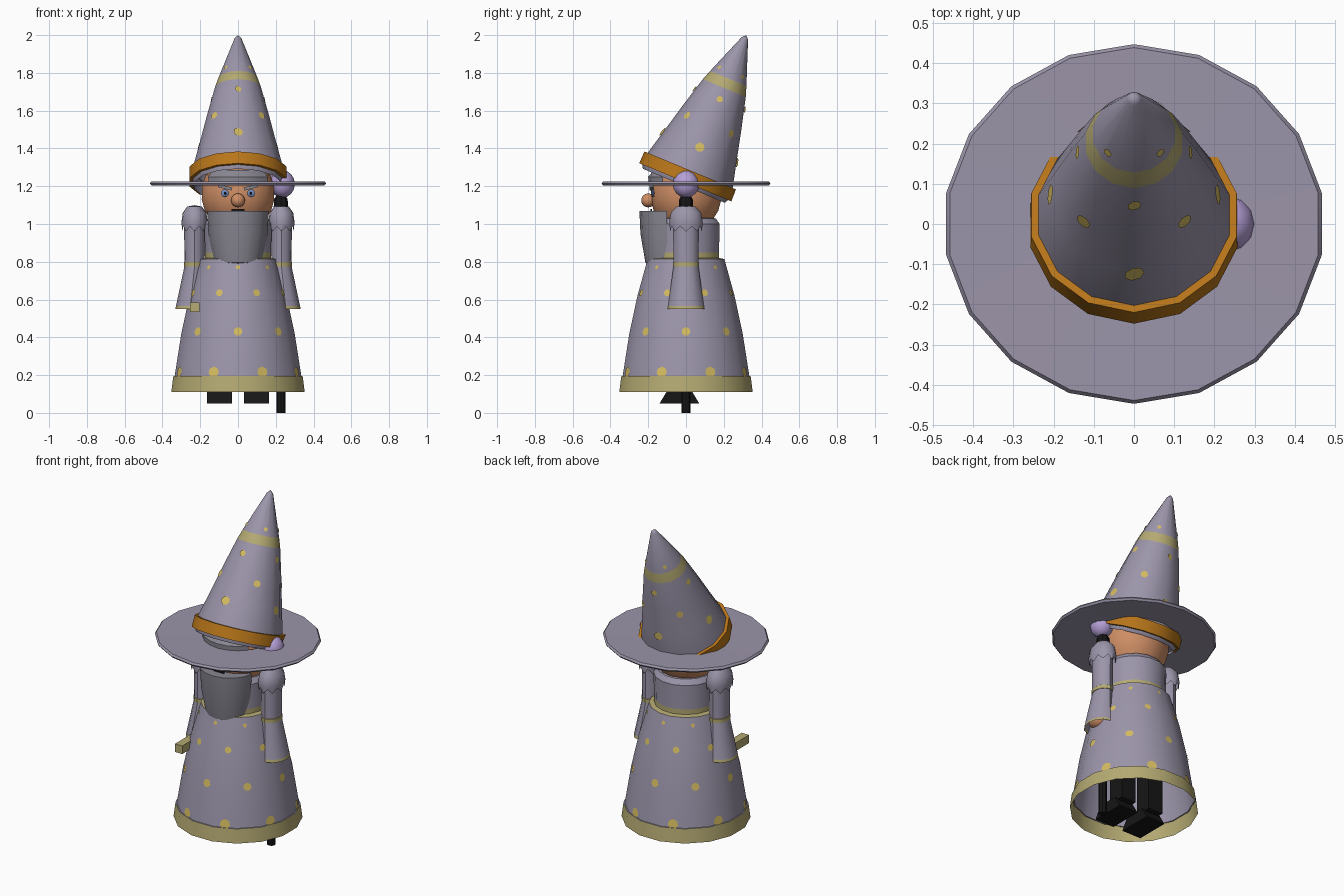
import bpy, bmesh, math
from math import sin, cos, pi, radians
from mathutils import Matrix, Vector
from mathutils.bvhtree import BVHTree

if "Cube" in bpy.data.objects:
    bpy.data.objects.remove(bpy.data.objects["Cube"])


def material(name, rgb):
    m = bpy.data.materials.new(name)
    m.use_nodes = True
    m.diffuse_color = (*rgb, 1)
    m.node_tree.nodes["Principled BSDF"].inputs["Base Color"].default_value = (*rgb, 1)
    return m


ROBE = material("robe grey violet", (.33, .30, .40))
BEARD = material("beard grey", (.25, .24, .285))
TRIM = material("pale gold trim", (.46, .40, .17))
DOT = material("yellow dots", (.66, .50, .12))
BAND = material("orange band", (.48, .18, .01))
SKIN = material("skin", (.62, .27, .13))
ORB = material("lavender", (.46, .35, .68))
BLACK = material("black", (.008, .008, .008))
BLUE = material("eye blue", (.18, .28, .55))
parts = []


def finish(name, bm, mats):
    bmesh.ops.remove_doubles(bm, verts=bm.verts, dist=1e-5)
    bmesh.ops.recalc_face_normals(bm, faces=bm.faces)
    me = bpy.data.meshes.new(name)
    bm.to_mesh(me)
    bm.free()
    for m in mats:
        me.materials.append(m)
    ob = bpy.data.objects.new(name, me)
    bpy.context.collection.objects.link(ob)
    parts.append(ob)
    return ob


def lathe(name, profile, mats, n, bands=None, scale=(1, 1), phase=0.0,
          span=2 * pi, matrix=Matrix(), scallop=0):
    """Spin (radius, height, x shift) rings; angle 0 faces the front."""
    bm = bmesh.new()
    rings = []
    for k, (r, z, *shift) in enumerate(profile):
        ring = []
        for i in range(n + 1):
            a = phase + span * (i % n if span > 6.2 else i) / n
            lift = scallop * (i % 2) if k == 0 else 0
            x = r * scale[0] * sin(a) + (shift[0] if shift else 0)
            ring.append(bm.verts.new((x, -r * scale[1] * cos(a), z + lift)))
        rings.append(ring)
    for k in range(len(rings) - 1):
        for i in range(n):
            f = bm.faces.new((rings[k][i], rings[k][i + 1], rings[k + 1][i + 1], rings[k + 1][i]))
            f.material_index = bands[k] if bands else 0
    bm.transform(matrix)
    return finish(name, bm, mats)


def box(name, center, size, mat, turn=0, taper=None):
    bm = bmesh.new()
    bmesh.ops.create_cube(bm, size=1)
    for v in bm.verts:
        if taper and v.co.z > 0:
            v.co.y *= taper
    bm.transform(Matrix.Translation(center) @ Matrix.Rotation(turn, 4, 'Y')
                 @ Matrix.Diagonal((*size, 1)))
    return finish(name, bm, [mat])


def ball(name, center, size, mat, segs=14, rings=8):
    bm = bmesh.new()
    bmesh.ops.create_uvsphere(bm, u_segments=segs, v_segments=rings, radius=1)
    bm.transform(Matrix.Translation(center) @ Matrix.Diagonal((*size, 1)))
    return finish(name, bm, [mat])


def dots(name, target, rows, count, matrix=Matrix()):
    """Thin flat spots laid on a surface; rows are (height, radius, offset)."""
    me = target.data
    tree = BVHTree.FromPolygons([v.co for v in me.vertices], [p.vertices for p in me.polygons])
    turn = matrix.to_3x3()
    bm = bmesh.new()
    for z, r, offset in rows:
        for i in range(count):
            a = (i + offset) * 2 * pi / count
            out = turn @ Vector((sin(a), -cos(a), 0))
            hit, normal, _, _ = tree.ray_cast(matrix @ Vector((0, 0, z)) + out, -out)
            if hit is None:
                continue
            if normal.dot(out) < 0:
                normal = -normal
            place = Matrix.Translation(hit + normal * .004) @ normal.to_track_quat('Z', 'Y').to_matrix().to_4x4()
            bmesh.ops.create_circle(bm, cap_ends=True, segments=7, radius=r, matrix=place)
    return finish(name, bm, [DOT])


# Robe: open skirt with hem, belt and bodice
robe = lathe("robe", [(.36, .11), (.349, .195), (.342, .195), (.306, .42), (.262, .62),
                      (.207, .815), (.178, .82), (.178, .85), (.182, 1.0), (.16, 1.03), (0, 1.04)],
             [ROBE, TRIM], 16, bands=[1, 0, 0, 0, 0, 1, 1, 0, 0, 0], phase=pi / 16)
dots("robe_dots", robe, [(.215, .03, .5), (.43, .024, 0), (.635, .02, .5), (.77, .012, 0)], 8)

# Head and face
lathe("head", [(0, 1.0), (.14, 1.01), (.18, 1.07), (.197, 1.13), (.195, 1.2), (.175, 1.26),
               (.11, 1.3), (0, 1.31)], [SKIN], 14, scale=(1, .95))
lathe("forehead_hair", [(.198, 1.205), (.2, 1.25), (.17, 1.285)], [BEARD], 6,
      phase=-radians(52), span=radians(104))
ball("nose", (0, -.2, 1.125), (.037, .037, .037), SKIN, 12)
box("mouth", (0, -.184, 1.073), (.07, .009, .012), BLACK)
for side, label in ((1, "left"), (-1, "right")):
    ball(label + "_eye", (side * .07, -.174, 1.163), (.022, .009, .02), BLUE, 10, 6)
    ball(label + "_pupil", (side * .068, -.181, 1.163), (.007, .004, .007), BLACK, 8, 4)
    box(label + "_brow", (side * .068, -.182, 1.194), (.075, .022, .016), BEARD, -side * .25)
lathe("beard", [(0, 1.07), (.163, 1.07), (.157, .95), (.128, .795), (.1, .78), (0, .78)], [BEARD], 8,
      scale=(1, .9), phase=-pi / 2, span=pi, matrix=Matrix.Translation((0, -.1, 0)))

# Hat: flat brim, with a leaning cone and band
lathe("hat_brim", [(.2, 1.207), (.465, 1.204), (.474, 1.215), (.465, 1.226), (.2, 1.223)],
      [ROBE], 18, scale=(1, .943))
lean = Matrix.Translation((0, 0, 1.23)) @ Matrix.Rotation(-radians(22.5), 4, 'X')
hat = lathe("hat_cone", [(.235, -.03), (.25, 0), (.243, .06), (.21, .19), (.168, .36), (.123, .53),
                         (.104, .585), (.018, .815), (0, .833)],
            [ROBE, TRIM], 14, bands=[0, 0, 0, 0, 0, 1, 0, 0], matrix=lean)
lathe("hat_band", [(.245, -.01), (.264, -.01), (.262, .058), (.24, .058)], [BAND], 14, matrix=lean)
dots("hat_dots_low", hat, [(.19, .026, 0), (.32, .021, .5), (.465, .018, 0), (.62, .012, .5)], 4, lean)

# Sleeves, scalloped shoulders and hands
for side, label in ((1, "left"), (-1, "right")):
    c = side * .23
    lathe(label + "_sleeve", [(.094, .55, side * .253), (.091, .566, side * .252), (.064, .775, c),
                              (.067, .776, c), (.067, .798, c), (.064, .8, c), (.066, 1.04, c)],
          [ROBE, TRIM], 12, bands=[1, 0, 1, 1, 1, 0], scale=(.84, 1.04))
    lathe(label + "_shoulder", [(.083, .96, c), (.089, 1.01, c), (.08, 1.06, c), (.05, 1.092, c),
                                (0, 1.1, c)],
          [ROBE], 16, scale=(.78, 1), scallop=.028)
    ball(label + "_hand", (side * .25, 0, .59), (.055, .07, .045), SKIN, 10, 6)

# Staff with orb, and a short wooden grip in the other hand
lathe("staff", [(0, 0), (.024, 0), (.022, 1.08), (.038, 1.09), (.036, 1.13), (.025, 1.15), (0, 1.15)],
      [BLACK], 8, matrix=Matrix.Translation((.227, 0, 0)))
ball("staff_orb", (.235, 0, 1.212), (.066, .07, .073), ORB, 12, 8)
box("held_rod", (-.23, -.15, .56), (.05, .2, .05), TRIM)

# Boots and legs
for side, label in ((1, "left"), (-1, "right")):
    box(label + "_boot", (side * .098, -.035, .085), (.13, .21, .07), BLACK, taper=.6)
    box(label + "_leg", (side * .098, .02, .28), (.1, .1, .34), BLACK)

# Smooth rounded parts, keeping crisp edges
bpy.ops.object.select_all(action='DESELECT')
for ob in parts:
    ob.select_set(True)
bpy.context.view_layer.objects.active = parts[0]
bpy.ops.object.shade_smooth_by_angle(angle=radians(35))
